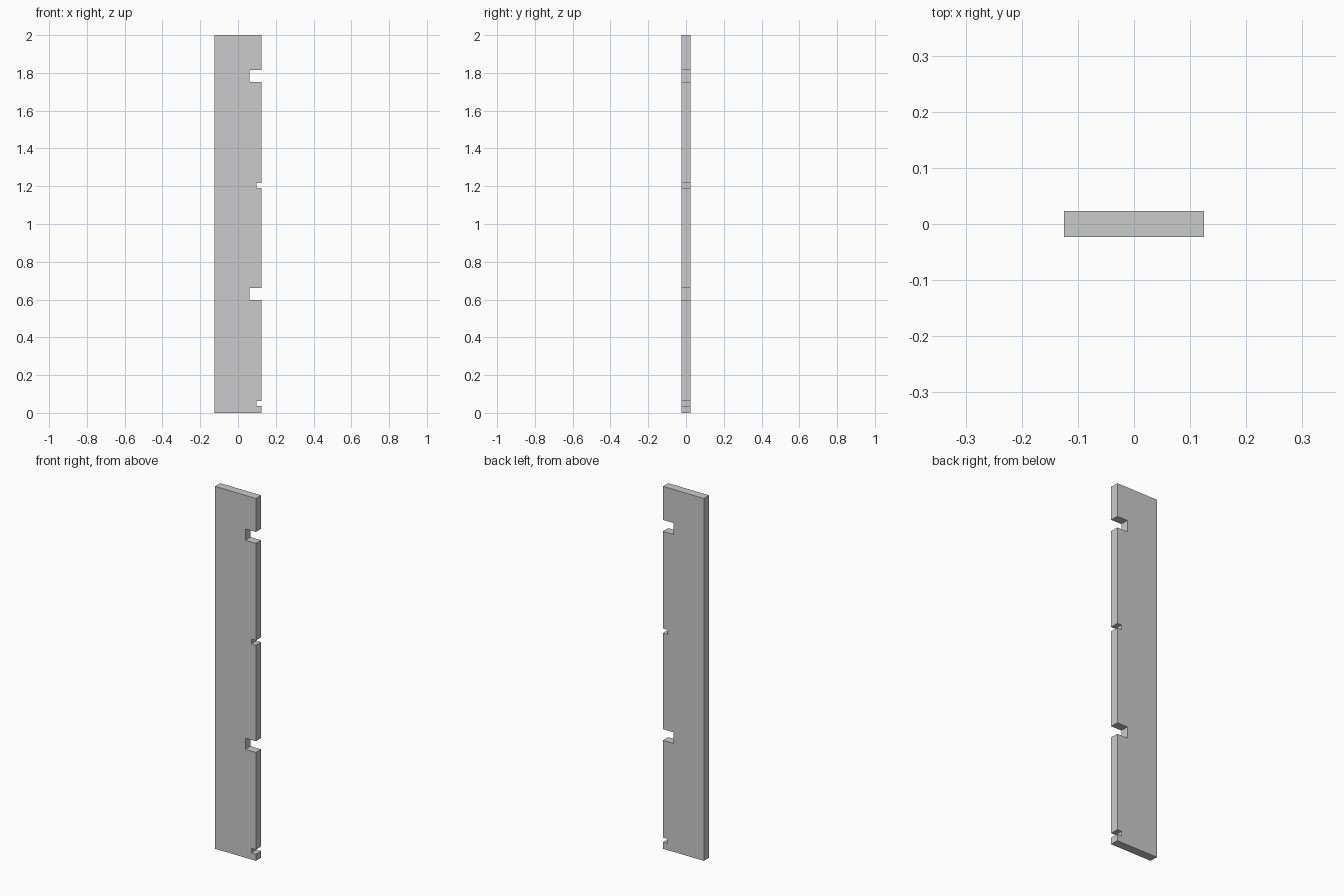
import bpy, bmesh

if "Cube" in bpy.data.objects:
    bpy.data.objects.remove(bpy.data.objects["Cube"])

HALF_W, HALF_T, HEIGHT = 0.125, 0.023, 2.0

# Notches in the right edge, bottom to top: (z low, z high, inner x)
notches = [(0.037, 0.062, 0.098), (0.598, 0.660, 0.061),
           (1.190, 1.216, 0.098), (1.752, 1.815, 0.061)]

# Side profile of the notched board
profile = [(-HALF_W, 0), (HALF_W, 0)]
for low, high, inner in notches:
    profile += [(HALF_W, low), (inner, low), (inner, high), (HALF_W, high)]
profile += [(HALF_W, HEIGHT), (-HALF_W, HEIGHT)]

# Extrude the profile through the board thickness
bm = bmesh.new()
face = bm.faces.new([bm.verts.new((x, -HALF_T, z)) for x, z in profile])
ret = bmesh.ops.extrude_face_region(bm, geom=[face])
moved = [g for g in ret["geom"] if isinstance(g, bmesh.types.BMVert)]
bmesh.ops.translate(bm, verts=moved, vec=(0, 2 * HALF_T, 0))
bmesh.ops.recalc_face_normals(bm, faces=bm.faces[:])

mesh = bpy.data.meshes.new("notched_board")
bm.to_mesh(mesh)
bm.free()
board = bpy.data.objects.new("notched_board", mesh)
bpy.context.collection.objects.link(board)
